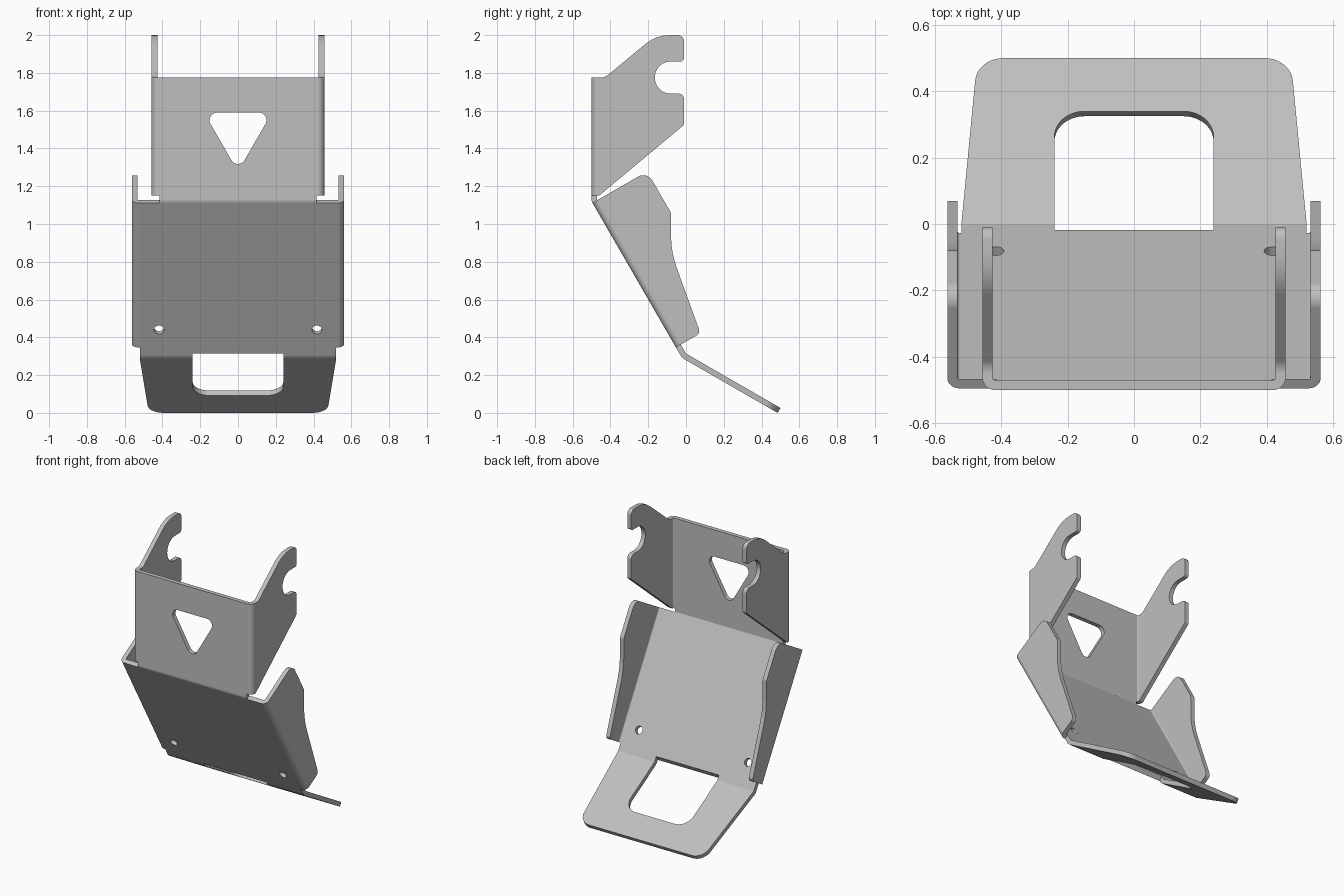
import bpy, bmesh, math
from mathutils import Matrix, Vector

cube = bpy.data.objects.get("Cube")
if cube:
    bpy.data.objects.remove(cube, do_unlink=True)

steel = bpy.data.materials.new("brushed grey steel")
steel.use_nodes = True
grey = (0.52, 0.52, 0.52, 1)
steel.diffuse_color = grey
steel.node_tree.nodes["Principled BSDF"].inputs["Base Color"].default_value = grey

T = 0.03  # sheet thickness


def turn(degrees, origin=(0, 0, 0)):
    return Matrix.Translation(origin) @ Matrix.Rotation(math.radians(degrees), 4, 'X')


# Working planes: profile coordinates u, v and extrusion direction w
SIDE = Matrix(((0, 0, 1, 0), (1, 0, 0, 0), (0, 1, 0, 0), (0, 0, 0, 1)))
FRONT = turn(90)
CREASE = (0, -0.022, 0.292)
CHANNEL = turn(30, CREASE)
SLOPE = turn(120, CREASE)
FOOT = turn(-30, (0, 0, 0.314))


def rounded(points):
    """Outline from (u, v, optional radius) corners."""
    out = []
    for i, corner in enumerate(points):
        p = Vector(corner[:2])
        r = corner[2] if len(corner) > 2 else 0
        if not r:
            out.append(p)
            continue
        a = (Vector(points[i - 1][:2]) - p).normalized()
        b = (Vector(points[(i + 1) % len(points)][:2]) - p).normalized()
        half = a.angle(b) / 2
        centre = p + (a + b).normalized() * r / math.sin(half)
        start = p + a * r / math.tan(half) - centre
        sweep = math.pi - 2 * half
        if a.cross(b) > 0:
            sweep = -sweep
        n = max(4, int(abs(sweep) / 0.15))
        for k in range(n + 1):
            out.append(centre + Matrix.Rotation(sweep * k / n, 2) @ start)
    return out


def circle(u, v, r, n=28):
    return [(u + r * math.cos(math.tau * k / n), v + r * math.sin(math.tau * k / n))
            for k in range(n)]


def prism(name, outlines, frame, low, high):
    bm = bmesh.new()
    for outline in outlines:
        face = bm.faces.new([bm.verts.new((p[0], p[1], low)) for p in outline])
        new = bmesh.ops.extrude_face_region(bm, geom=[face])["geom"]
        verts = [g for g in new if isinstance(g, bmesh.types.BMVert)]
        bmesh.ops.translate(bm, verts=verts, vec=(0, 0, high - low))
    bm.transform(frame)
    bmesh.ops.recalc_face_normals(bm, faces=bm.faces)
    mesh = bpy.data.meshes.new(name)
    bm.to_mesh(mesh)
    bm.free()
    mesh.materials.append(steel)
    obj = bpy.data.objects.new(name, mesh)
    bpy.context.collection.objects.link(obj)
    return obj


def cut(obj, cutter, operation='DIFFERENCE'):
    """Apply a boolean and throw the cutter away."""
    mod = obj.modifiers.new("cut", 'BOOLEAN')
    mod.operation, mod.solver, mod.object = operation, 'EXACT', cutter
    graph = bpy.context.evaluated_depsgraph_get()
    graph.update()
    mesh = bpy.data.meshes.new_from_object(obj.evaluated_get(graph))
    obj.modifiers.clear()
    obj.data = mesh
    bpy.data.objects.remove(cutter, do_unlink=True)


def finish(obj):
    obj.data.shade_smooth()
    obj.data.set_sharp_from_angle(angle=math.radians(25))
    mod = obj.modifiers.new("even shading", 'WEIGHTED_NORMAL')
    mod.keep_sharp = True


def channel(half, front, depth, radius):
    """U-shaped sheet section with rounded bends."""
    inner, back = half - T, front + depth
    return rounded([(-half, back), (-half, front, radius), (half, front, radius),
                    (half, back), (inner, back), (inner, front + T, 0.008),
                    (-inner, front + T, 0.008), (-inner, back)])


# Upper bracket: folded channel trimmed to the ear shape
upper = prism("upper_bracket", [channel(0.457, -0.5, 0.6, 0.038)], turn(0), 1.1, 2.1)
ear = rounded([(-0.6, 1.775), (-0.43, 1.775, 0.06), (-0.158, 2.0, 0.2),
               (-0.01, 2.0, 0.035), (-0.01, 1.86, 0.02), (-0.165, 1.86, 0.084),
               (-0.165, 1.69, 0.084), (-0.01, 1.69, 0.03), (-0.01, 1.525, 0.02),
               (-0.46, 1.15), (-0.6, 1.15)])
cut(upper, prism("ear_trim", [ear], SIDE, -1, 1), 'INTERSECT')
bolts = [(-0.075, 1.94), (-0.19, 1.895), (-0.24, 1.775), (-0.19, 1.655), (-0.075, 1.61)]
cut(upper, prism("ear_holes", [circle(y, z, 0.025) for y, z in bolts], SIDE, -1, 1))
window = rounded([(-0.18, 1.59, 0.04), (0.18, 1.59, 0.04), (0, 1.278, 0.04)])
cut(upper, prism("triangle_window", [window], FRONT, 0.4, 0.6))

# Bend between the upper bracket and the sloping panel
bend = rounded([(-0.5, 1.15), (-0.5, 1.12, 0.035), (-0.4945, 1.1104),
                (-0.4685, 1.1254), (-0.47, 1.128), (-0.47, 1.15)])
upper_bend = prism("upper_bend", [bend], SIDE, -0.415, 0.415)

# Sloping panel: folded channel with shaped side wings
panel = prism("sloping_panel", [channel(0.562, 0, 0.5, 0.035)], CHANNEL, -0.1, 1.1)
wing = rounded([(-0.1, 0.063), (0.15, 0.063, 0.03), (0.23, 0.512, 0.5),
                (0.334, 0.694, 0.03), (0.334, 0.946, 0.055), (-0.1, 0.946)])
cut(panel, prism("wing_trim", [wing], CHANNEL @ SIDE, -1, 1), 'INTERSECT')
screws = [circle(x, s, 0.026) for x in (-0.418, 0.418) for s in (0.171, 0.8)]
cut(panel, prism("screw_holes", screws, SLOPE, -0.1, 0.1))

# Foot plate, with the bend that joins it to the panel
ribbon = rounded([(-0.0535, 0.3466), (-0.022, 0.292, 0.06), (0.485, 0), (0.5, 0.026),
                  (0, 0.314), (-0.0275, 0.3616)])
foot = prism("foot_plate", [ribbon], SIDE, -0.7, 0.7)
outline = rounded([(-0.52, -0.2), (0.52, -0.2), (0.52, 0), (0.472, 0.577, 0.085),
                   (-0.472, 0.577, 0.085), (-0.52, 0)])
cut(foot, prism("foot_trim", [outline], FOOT, -0.5, 0.5), 'INTERSECT')


# Large opening running across the lower bend
def opening(frame, length):
    shape = rounded([(-0.24, -0.03), (0.24, -0.03), (0.24, length, 0.09),
                     (-0.24, length, 0.09)])
    return prism("opening", [shape], frame, -0.12, 0.12)


cut(panel, opening(SLOPE, 0.7))
cut(foot, opening(SLOPE, 0.7))
cut(foot, opening(FOOT, 0.392))

for part in (upper, upper_bend, panel, foot):
    finish(part)
